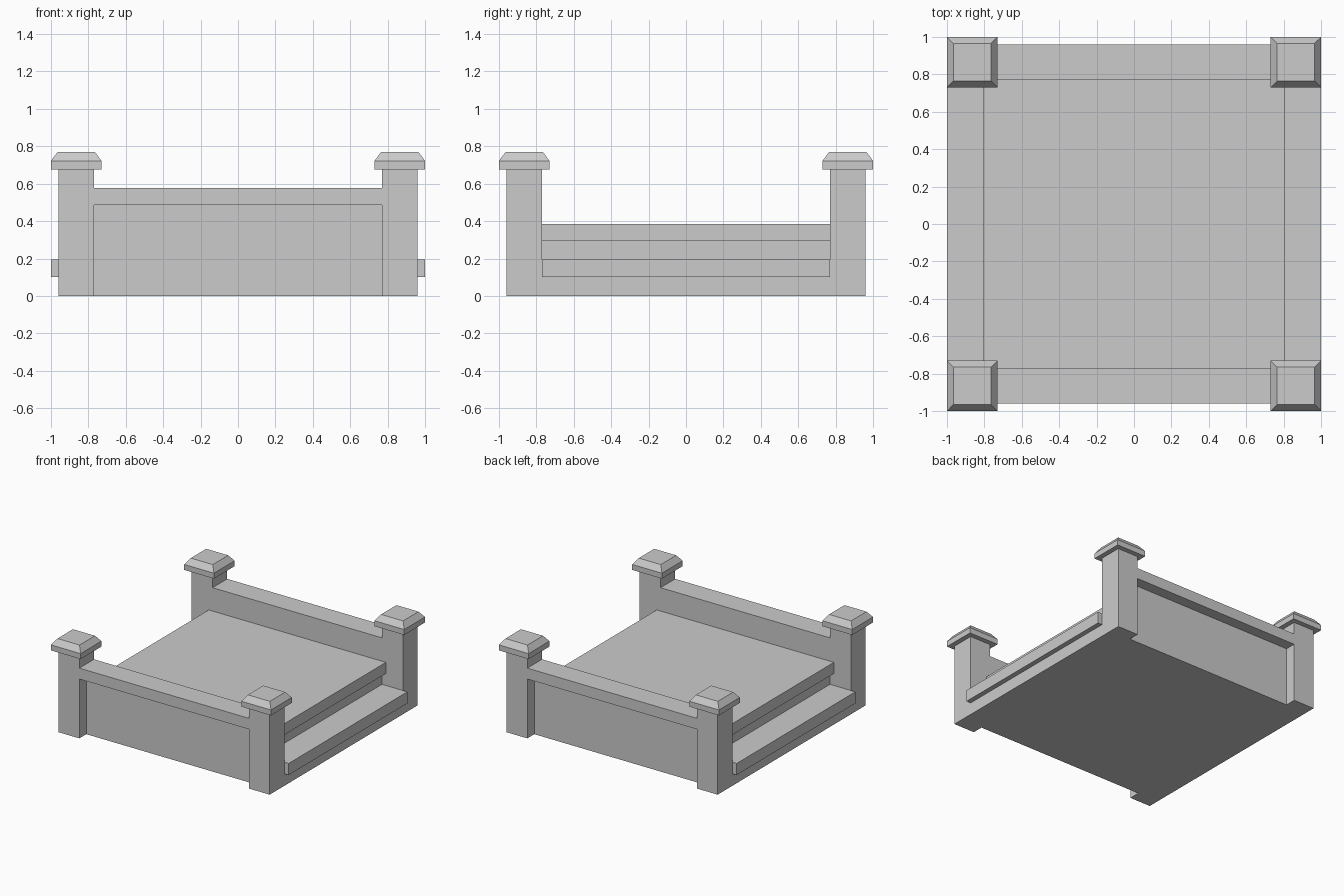
import bpy, bmesh

if "Cube" in bpy.data.objects:
    bpy.data.objects.remove(bpy.data.objects["Cube"])

POST_C, POST_H = 0.865, 0.095   # post centre offset and half width
INNER, OUTER = 0.77, 0.96       # inner and outer faces of the posts


def make_object(name, bm):
    bmesh.ops.recalc_face_normals(bm, faces=bm.faces)
    mesh = bpy.data.meshes.new(name)
    bm.to_mesh(mesh)
    bm.free()
    obj = bpy.data.objects.new(name, mesh)
    bpy.context.collection.objects.link(obj)
    return obj


def extrude_profile(name, points, direction):
    """Extrude a closed polygon of 3D points along a direction."""
    bm = bmesh.new()
    face = bm.faces.new([bm.verts.new(p) for p in points])
    geom = bmesh.ops.extrude_face_region(bm, geom=[face])["geom"]
    verts = [g for g in geom if isinstance(g, bmesh.types.BMVert)]
    bmesh.ops.translate(bm, verts=verts, vec=direction)
    if not any(f.calc_center_median() == face.calc_center_median()
               for f in bm.faces if f.is_valid):
        bm.faces.new([v for v in bm.verts if v not in verts])
    return make_object(name, bm)


def stacked_squares(name, cx, cy, levels):
    """Loft square rings given as (half width, z), capped at both ends."""
    bm = bmesh.new()
    rings = [[bm.verts.new((cx + sx * h, cy + sy * h, z))
              for sx, sy in ((-1, -1), (1, -1), (1, 1), (-1, 1))]
             for h, z in levels]
    for a, b in zip(rings, rings[1:]):
        for i in range(4):
            j = (i + 1) % 4
            bm.faces.new((a[i], a[j], b[j], b[i]))
    bm.faces.new(rings[0])
    bm.faces.new(rings[-1])
    return make_object(name, bm)


# Stepped platform: treads with overhanging nosings on left and right
half = [(0.96, 0), (0.96, 0.10), (1.0, 0.10), (1.0, 0.195),
        (0.77, 0.195), (0.77, 0.293), (0.805, 0.293), (0.805, 0.385)]
profile = half + [(-x, z) for x, z in reversed(half)]
extrude_profile("stepped_platform", [(x, -INNER, z) for x, z in profile],
                (0, 2 * INNER, 0))

# Front and back walls: recessed panel under an overhanging rail
wall = [(INNER, 0), (0.87, 0), (0.87, 0.487), (OUTER, 0.487),
        (OUTER, 0.577), (INNER, 0.577)]
for side, s in (("front", -1), ("back", 1)):
    extrude_profile(side + "_wall", [(-INNER, s * y, z) for y, z in wall],
                    (2 * INNER, 0, 0))

# Corner posts with bevelled caps
for fb, sy in (("front", -1), ("back", 1)):
    for lr, sx in (("left", -1), ("right", 1)):
        cx, cy = sx * POST_C, sy * POST_C
        stacked_squares(f"{fb}_{lr}_post", cx, cy, [(POST_H, 0), (POST_H, 0.68)])
        stacked_squares(f"{fb}_{lr}_post_cap", cx, cy,
                        [(0.135, 0.677), (0.135, 0.722), (0.10, 0.77)])
